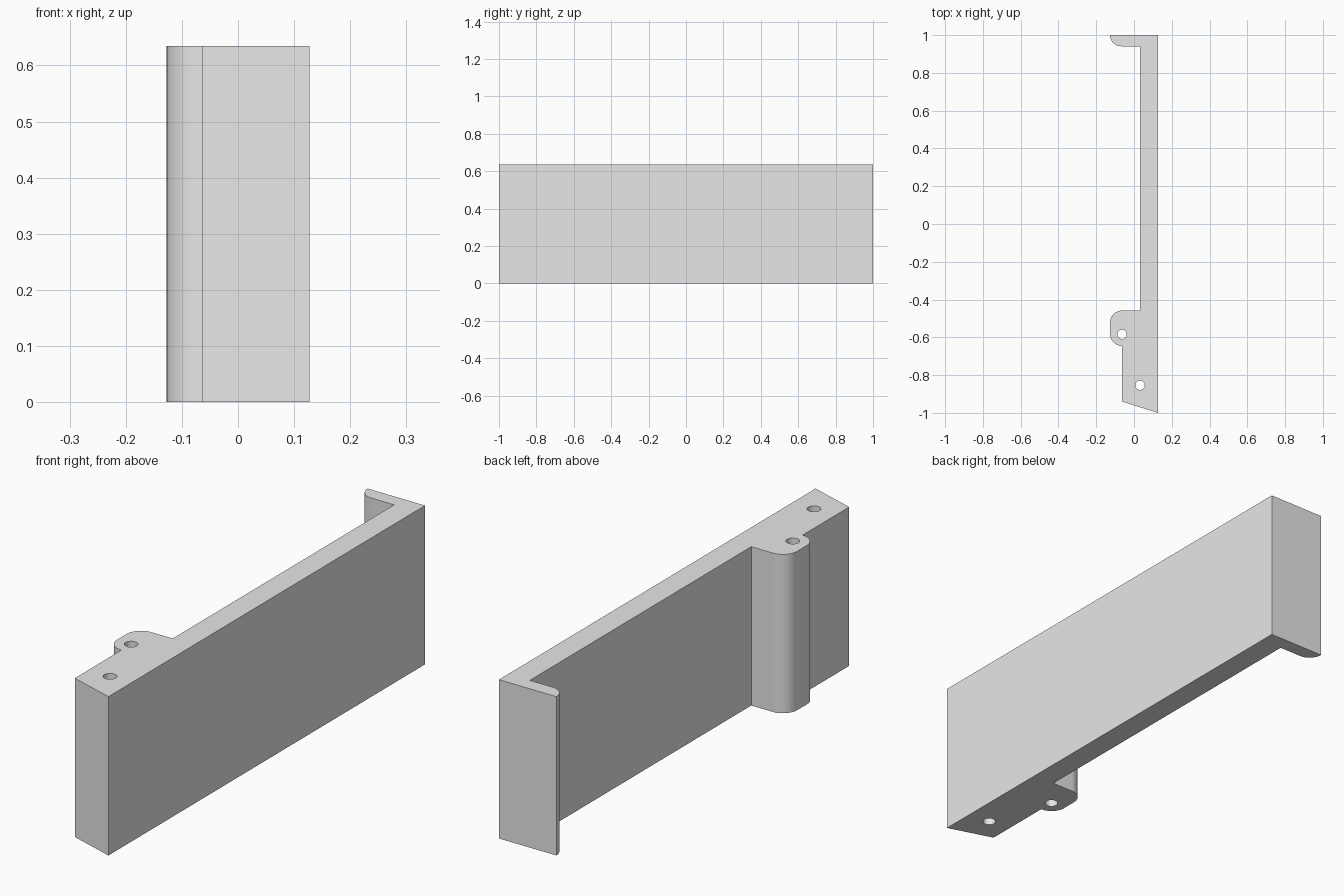
import bpy, bmesh, math

if "Cube" in bpy.data.objects:
    bpy.data.objects.remove(bpy.data.objects["Cube"])

HEIGHT = 0.635


def arc(cx, cy, r, start, end, n=12):
    """Points along an arc, angles in degrees."""
    return [(cx + r * math.cos(math.radians(start + (end - start) * i / n)),
             cy + r * math.sin(math.radians(start + (end - start) * i / n)))
            for i in range(n + 1)]


# outer profile, counter-clockwise from the slanted end
R = 0.0635
outline = [(-R, -0.94), (0.127, -1.0), (0.127, 1.0), (-0.127, 1.0)]
outline += arc(-0.068, 1.0, 0.059, 180, 270)[1:]         # rounded end lip
outline += [(0.032, 0.941), (0.032, -0.458)]             # inner wall
outline += arc(-R, -0.458 - R, R, 90, 180)               # boss, upper corner
outline += arc(-R, -0.646 + R, R, 180, 270)              # boss, lower corner

# two through holes
holes = [arc(x, y, 0.025, 0, 360, 32)[:-1]
         for x, y in ((-R, -0.584), (0.032, -0.854))]

# fill the profile around the holes and extrude it upwards
bm = bmesh.new()
for loop in [outline] + holes:
    verts = [bm.verts.new((x, y, 0)) for x, y in loop]
    for a, b in zip(verts, verts[1:] + verts[:1]):
        bm.edges.new((a, b))
bmesh.ops.triangle_fill(bm, edges=bm.edges[:], use_beauty=True)
ext = bmesh.ops.extrude_face_region(bm, geom=bm.faces[:])
top = [g for g in ext["geom"] if isinstance(g, bmesh.types.BMVert)]
bmesh.ops.translate(bm, verts=top, vec=(0, 0, HEIGHT))
bmesh.ops.recalc_face_normals(bm, faces=bm.faces[:])

mesh = bpy.data.meshes.new("bracket_plate")
bm.to_mesh(mesh)
bm.free()
plate = bpy.data.objects.new("bracket_plate", mesh)
bpy.context.collection.objects.link(plate)

# plain grey
grey = bpy.data.materials.new("grey")
grey.diffuse_color = (0.8, 0.8, 0.8, 1)
grey.use_nodes = True
grey.node_tree.nodes["Principled BSDF"].inputs["Base Color"].default_value = grey.diffuse_color
mesh.materials.append(grey)

bpy.context.view_layer.objects.active = plate
plate.select_set(True)
bpy.ops.object.shade_smooth_by_angle(angle=math.radians(30))
